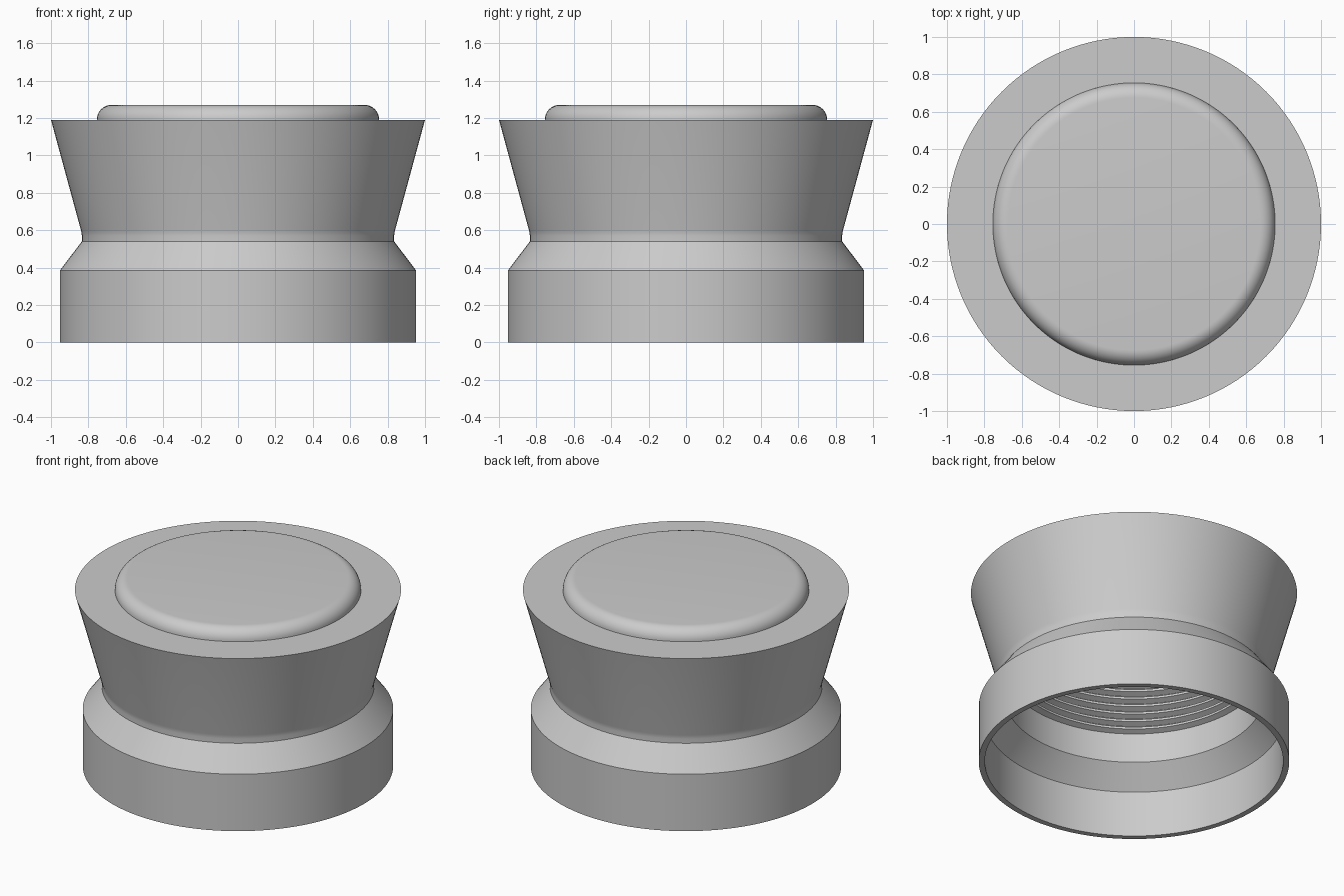
import bpy
import bmesh
from math import sin, cos, pi, radians

cube = bpy.data.objects.get("Cube")
if cube:
    bpy.data.objects.remove(cube, do_unlink=True)

SEGMENTS = 128

grey = bpy.data.materials.new("plain grey")
grey.use_nodes = True
colour = (0.6, 0.6, 0.6, 1)
grey.diffuse_color = colour
grey.node_tree.nodes["Principled BSDF"].inputs["Base Color"].default_value = colour


def lathe(name, profile):
    """Revolve (radius, height) points around z; upward runs face outward."""
    bm = bmesh.new()
    rings = []
    for r, z in profile:
        angles = [2 * pi * k / SEGMENTS for k in range(SEGMENTS)]
        rings.append([bm.verts.new((r * cos(a), r * sin(a), z)) for a in angles])
    for low, high in zip(rings, rings[1:]):
        for k in range(SEGMENTS):
            n = (k + 1) % SEGMENTS
            bm.faces.new((low[k], low[n], high[n], high[k]))
    # Close the poles where the profile meets the axis
    bmesh.ops.remove_doubles(bm, verts=bm.verts[:], dist=0.0001)
    mesh = bpy.data.meshes.new(name)
    bm.to_mesh(mesh)
    bm.free()
    mesh.materials.append(grey)
    obj = bpy.data.objects.new(name, mesh)
    bpy.context.collection.objects.link(obj)
    bpy.ops.object.select_all(action="DESELECT")
    obj.select_set(True)
    bpy.context.view_layer.objects.active = obj
    bpy.ops.object.shade_smooth_by_angle(angle=radians(25))
    return obj


# Skirt with its bottom rim and sloped shoulder
lathe("skirt", [(0.915, 0), (0.952, 0), (0.952, 0.385), (0.835, 0.54)])

# Flared grip with a softened neck and flat top ledge
lathe("flared_grip", [(0.835, 0.54), (0.835, 0.57), (0.836, 0.583),
                      (0.839, 0.597), (1, 1.19), (0.755, 1.19)])

# Raised button with a rounded edge
FILLET = 0.08
arc = [(0.675 + FILLET * cos(a), 1.19 + FILLET * sin(a))
       for a in (pi / 2 * k / 10 for k in range(11))]
lathe("top_button", arc + [(0, 1.27)])

# Hollow inside: ceiling, threads, plain bore, sloped shoulder, skirt lining
BORE, CREST, PITCH = 0.79, 0.755, 0.053
inside = [(0, 1.15), (BORE, 1.15)]
for k in reversed(range(9)):
    z = 0.65 + k * PITCH
    inside += [(BORE, z + 0.043), (CREST, z + 0.03), (CREST, z + 0.015), (BORE, z)]
inside += [(BORE, 0.45), (0.915, 0.31), (0.915, 0)]
lathe("threaded_bore", inside)
